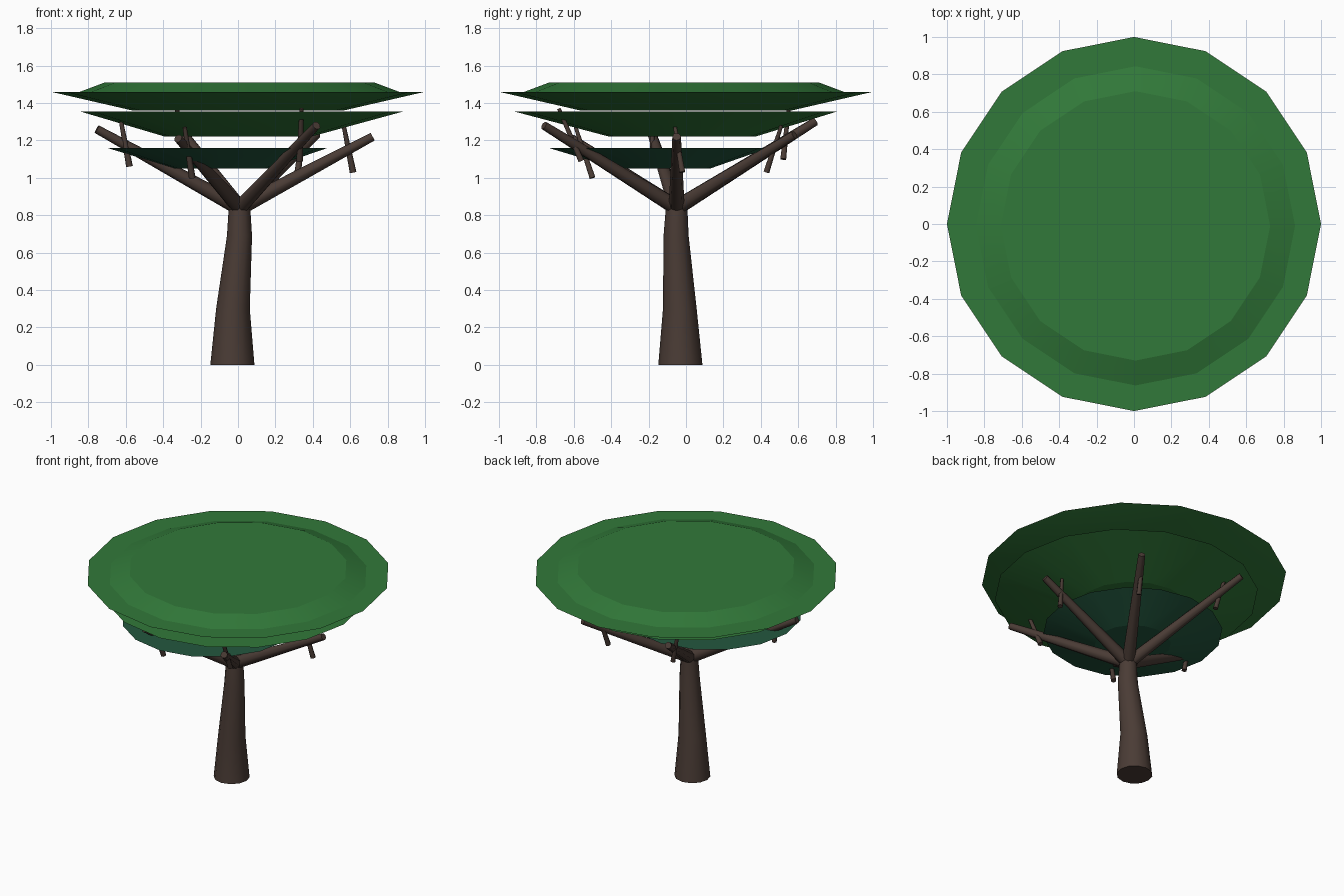
import bpy, bmesh, math
from mathutils import Vector

if "Cube" in bpy.data.objects:
    bpy.data.objects.remove(bpy.data.objects["Cube"], do_unlink=True)


def material(name, color):
    m = bpy.data.materials.new(name)
    m.use_nodes = True
    m.diffuse_color = (*color, 1)
    m.node_tree.nodes["Principled BSDF"].inputs["Base Color"].default_value = (*color, 1)
    return m


bark = material("dark_bark", (0.069, 0.045, 0.036))
leaf = material("leaf_green", (0.031, 0.190, 0.041))
shade_leaf = material("deep_leaf_green", (0.017, 0.097, 0.050))


def loft(name, rings, sides, mat, angle, tilt=False):
    """Closed solid through (centre, radius) rings; tilt turns rings along the path."""
    bm = bmesh.new()
    axis = Vector(rings[-1][0]) - Vector(rings[0][0])
    turn = Vector((0, 0, 1)).rotation_difference(axis)
    loops = []
    for centre, radius in rings:
        loop = []
        for i in range(sides):
            a = math.tau * i / sides
            offset = Vector((radius * math.cos(a), radius * math.sin(a), 0))
            if tilt:
                offset.rotate(turn)
            loop.append(bm.verts.new(Vector(centre) + offset))
        loops.append(loop)
    for low, high in zip(loops, loops[1:]):
        for i in range(sides):
            j = (i + 1) % sides
            bm.faces.new((low[i], low[j], high[j], high[i]))
    bm.faces.new(loops[0][::-1])
    bm.faces.new(loops[-1])
    mesh = bpy.data.meshes.new(name)
    bm.to_mesh(mesh)
    bm.free()
    mesh.materials.append(mat)
    obj = bpy.data.objects.new(name, mesh)
    bpy.context.collection.objects.link(obj)
    bpy.ops.object.select_all(action="DESELECT")
    obj.select_set(True)
    bpy.context.view_layer.objects.active = obj
    bpy.ops.object.shade_smooth_by_angle(angle=math.radians(angle))
    return obj


# Slightly bent, tapering trunk
loft("trunk", [((-0.03, -0.03, 0), 0.118), ((-0.027, -0.033, 0.3), 0.09),
               ((0.008, -0.053, 0.69), 0.067), ((0.008, -0.05, 0.85), 0.057)],
     12, bark, 40)

# Six spreading branches, each with a twig: branch tip, twig foot, twig top
fork = Vector((0.008, -0.05, 0.84))
limbs = [
    ((0.72, -0.05, 1.22), (0.615, -0.02, 1.03), (0.565, -0.06, 1.28)),
    ((0.42, 0.58, 1.23), (0.32, 0.43, 1.03), (0.35, 0.51, 1.28)),
    ((-0.34, 0.69, 1.30), (-0.26, 0.52, 1.10), (-0.33, 0.55, 1.38)),
    ((-0.755, -0.19, 1.26), (-0.58, -0.18, 1.06), (-0.625, -0.18, 1.30)),
    ((-0.32, -0.61, 1.21), (-0.245, -0.50, 1.00), (-0.285, -0.59, 1.27)),
    ((0.42, -0.76, 1.28), (0.33, -0.56, 1.09), (0.34, -0.68, 1.37)),
]
for n, (tip, foot, top) in enumerate(limbs, 1):
    loft(f"branch_{n}", [(fork, 0.043), (tip, 0.023)], 8, bark, 50, tilt=True)
    loft(f"twig_{n}", [(foot, 0.018), (top, 0.011)], 6, bark, 65, tilt=True)

# Flat-topped foliage tiers, widening upward
loft("lower_foliage", [((-0.09, -0.12, 1.05), 0.25), ((-0.11, -0.145, 1.16), 0.59)],
     16, shade_leaf, 15)
loft("middle_foliage", [((0, -0.02, 1.22), 0.39), ((0.02, -0.055, 1.355), 0.865)],
     16, leaf, 15)
loft("upper_foliage", [((0, 0, 1.36), 0.565), ((0, 0, 1.46), 1.0)],
     16, leaf, 15)

# Low raised crown on top
loft("crown_cap", [((0.008, -0.01, 1.45), 0.88), ((0.008, -0.01, 1.51), 0.72)],
     16, leaf, 15)
